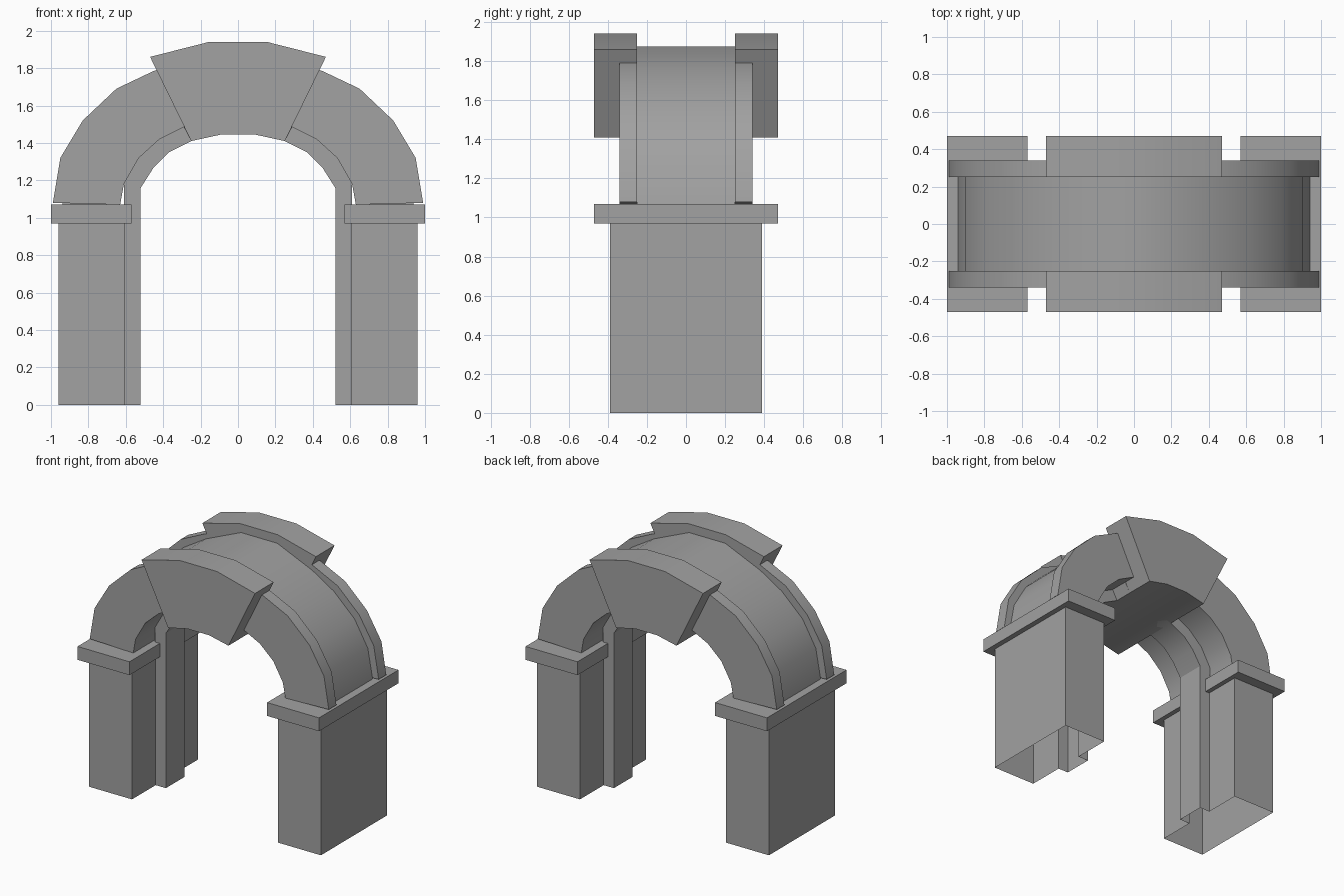
import bpy, bmesh
from mathutils import Vector

cube = bpy.data.objects.get("Cube")
if cube:
    bpy.data.objects.remove(cube, do_unlink=True)

stone = bpy.data.materials.new("grey_stone")
stone.use_nodes = True
GREY = (0.36, 0.36, 0.36, 1)
stone.diffuse_color = GREY
stone.node_tree.nodes["Principled BSDF"].inputs["Base Color"].default_value = GREY


def extrude(name, rings, path, open_start=False):
    """Sweep closed outlines along a straight path, joining matching points."""
    bm = bmesh.new()
    a, b = [[bm.verts.new(path(p, t)) for p in rings] for t in (0, 1)]
    n = len(rings)
    for i in range(n):
        j = (i + 1) % n
        bm.faces.new((a[i], a[j], b[j], b[i]))
    bm.faces.new(b)
    bottom = bm.faces.new(a[::-1])
    bmesh.ops.recalc_face_normals(bm, faces=bm.faces[:])
    if open_start:
        bmesh.ops.delete(bm, geom=[bottom], context='FACES_ONLY')
    mesh = bpy.data.meshes.new(name)
    bm.to_mesh(mesh)
    bm.free()
    mesh.materials.append(stone)
    obj = bpy.data.objects.new(name, mesh)
    bpy.context.collection.objects.link(obj)
    bpy.ops.object.select_all(action='DESELECT')
    obj.select_set(True)
    bpy.context.view_layer.objects.active = obj
    bpy.ops.object.shade_smooth_by_angle(angle=0.5)
    return obj


def along_y(name, outline, y0, y1):
    return extrude(name, outline, lambda p, t: Vector((p[0], y1 if t else y0, p[1])))


def along_z(name, outline, z0, z1, open_start=False):
    return extrude(name, outline, lambda p, t: Vector((p[0], p[1], z1 if t else z0)), open_start)


def mirrored(half):
    """Complete a right-hand half curve over x = 0."""
    return half + [(-x, z) for x, z in reversed(half)]


# Arch curves, from the springing up to the crown
ring_outer = mirrored([(0.99, 1.08), (0.95, 1.32), (0.83, 1.52), (0.65, 1.69), (0.45, 1.785), (0.15, 1.875)])
band_outer = mirrored([(0.94, 1.07), (0.90, 1.29), (0.79, 1.48), (0.62, 1.64), (0.44, 1.75), (0.15, 1.875)])
ring_inner = mirrored([(0.63, 1.07), (0.61, 1.18), (0.53, 1.32), (0.42, 1.42), (0.28, 1.49), (0.1, 1.53)])
rib_inner = mirrored([(0.52, 0.97), (0.52, 1.16), (0.45, 1.27), (0.37, 1.35), (0.25, 1.41), (0.09, 1.445)])
key_top = mirrored([(0.47, 1.86), (0.155, 1.94)])
key_inner = mirrored([(0.25, 1.41), (0.09, 1.445)])
key_band_top = mirrored([(0.43, 1.75), (0.15, 1.875)])

# Arch barrel, with raised rims at front and back
along_y("arch_barrel", band_outer + ring_inner[::-1], -0.25, 0.25)
for side, label in ((-1, "front"), (1, "back")):
    along_y(label + "_arch_rim", ring_outer + ring_inner[::-1], side * 0.25, side * 0.34)
    along_y(label + "_keystone", key_top + key_inner[::-1], side * 0.25, side * 0.47)

# Keystone core under the barrel and the rib that lines the opening
along_y("keystone_core", key_band_top + key_inner[::-1], -0.25, 0.25)
rib_back = [(0.61, 0.97)] + ring_inner[1:-1] + [(-0.61, 0.97)]
along_y("inner_rib", rib_inner + rib_back[::-1], -0.11, 0.11)

# Hollow pillars with a rib on the inner face, and their capping slabs
for side, label in ((-1, "right"), (1, "left")):
    plan = [(0.96, -0.39), (0.96, 0.39), (0.605, 0.39), (0.605, 0.11),
            (0.52, 0.11), (0.52, -0.11), (0.605, -0.11), (0.605, -0.39)]
    along_z(label + "_pillar", [(side * x, y) for x, y in plan], 0, 0.97, True)
    slab = [(1, -0.47), (1, 0.47), (0.57, 0.47), (0.57, -0.47)]
    along_z(label + "_pillar_cap", [(side * x, y) for x, y in slab], 0.97, 1.07)
